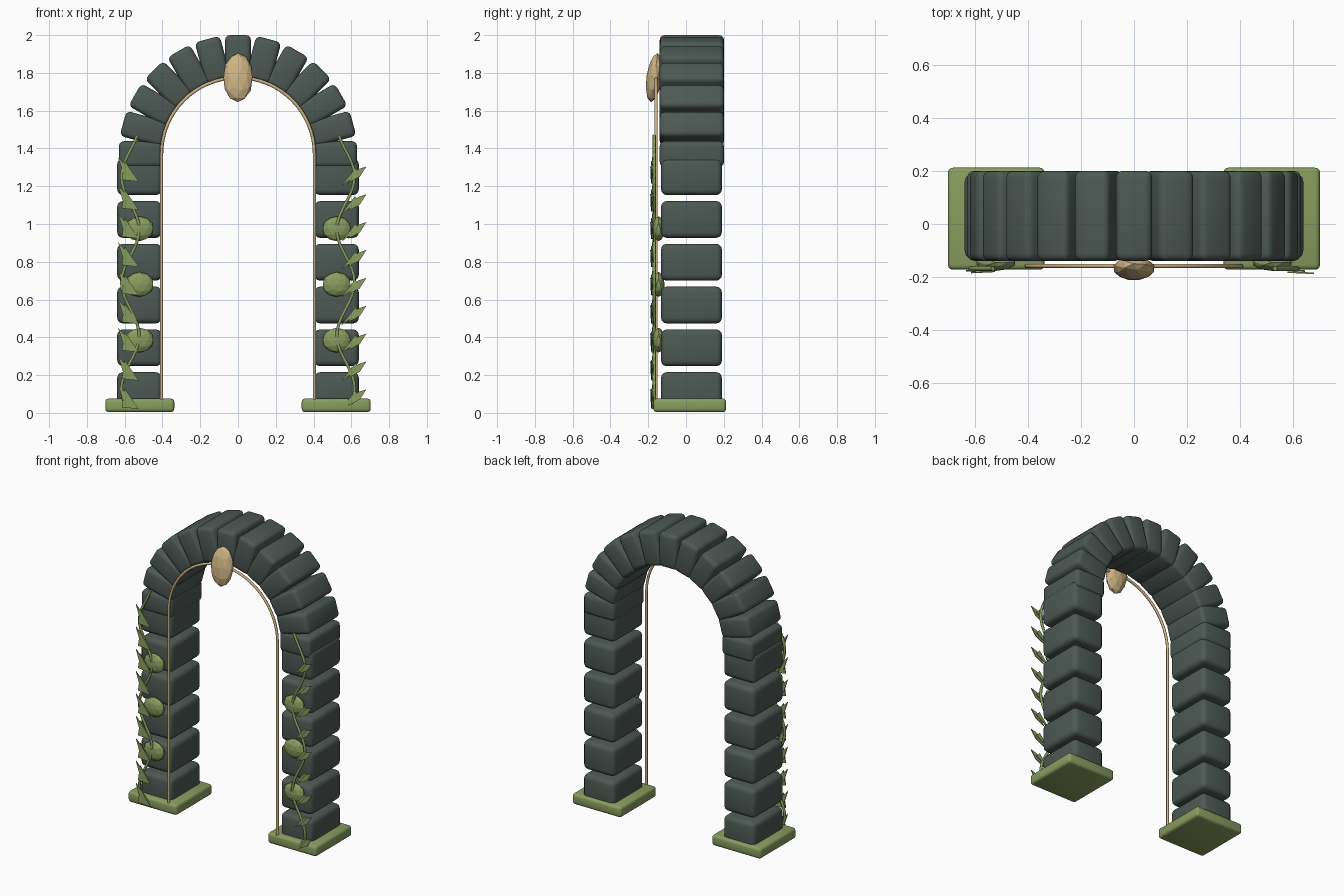
import bpy, bmesh, math
from mathutils import Matrix, Vector

if "Cube" in bpy.data.objects:
    bpy.data.objects.remove(bpy.data.objects["Cube"])


def material(name, rgb):
    m = bpy.data.materials.new(name)
    m.diffuse_color = (*rgb, 1)
    m.use_nodes = True
    m.node_tree.nodes["Principled BSDF"].inputs["Base Color"].default_value = m.diffuse_color
    return m


STONE = material("dark slate", (0.075, 0.1, 0.088))
MOSS = material("moss green", (0.25, 0.335, 0.115))
GOLD = material("pale gold", (0.62, 0.45, 0.23))


def add_mesh(name, bm, mat):
    me = bpy.data.meshes.new(name)
    bmesh.ops.recalc_face_normals(bm, faces=bm.faces)
    bm.to_mesh(me)
    bm.free()
    me.materials.append(mat)
    ob = bpy.data.objects.new(name, me)
    bpy.context.collection.objects.link(ob)
    return ob


def block(name, loc, size, mat, bevel, turn=0.0):
    """Rounded box, turned about the y axis."""
    bm = bmesh.new()
    bmesh.ops.create_cube(bm, size=1, matrix=Matrix.Diagonal((*size, 1)))
    bmesh.ops.bevel(bm, geom=bm.edges[:], offset=bevel, segments=3,
                    profile=0.5, affect='EDGES')
    for f in bm.faces:
        f.smooth = True
    ob = add_mesh(name, bm, mat)
    ob.location = loc
    ob.rotation_euler = (0, turn, 0)
    bpy.context.view_layer.objects.active = ob
    ob.select_set(True)
    bpy.ops.object.shade_smooth_by_angle(angle=math.radians(40))
    ob.select_set(False)


def blob(name, loc, size, mat, tilt=(0, 0, 0)):
    """Faceted ellipsoid."""
    bm = bmesh.new()
    bmesh.ops.create_icosphere(bm, subdivisions=2, radius=1,
                               matrix=Matrix.Diagonal((*size, 1)))
    ob = add_mesh(name, bm, mat)
    ob.location = loc
    ob.rotation_euler = tilt


def tube(name, points, radius, mat):
    cu = bpy.data.curves.new(name, 'CURVE')
    cu.dimensions = '3D'
    cu.bevel_depth = radius
    cu.bevel_resolution = 1
    cu.use_fill_caps = True
    sp = cu.splines.new('POLY')
    sp.points.add(len(points) - 1)
    for p, co in zip(sp.points, points):
        p.co = (*co, 1)
    cu.materials.append(mat)
    ob = bpy.data.objects.new(name, cu)
    bpy.context.collection.objects.link(ob)


def leaves(name, side, outlines, count, z0, step):
    """Thin tapering leaf plates repeated up a vine."""
    bm = bmesh.new()
    for i in range(count):
        for k, outline in enumerate(outlines):
            y = -0.176 - 0.007 * k
            pts = [Vector((side * x, y - 0.05 * (x - 0.55), z0 + i * step + z))
                   for x, z in outline]
            back = [bm.verts.new(p + Vector((0, 0.006, 0))) for p in pts]
            front = [bm.verts.new(p) for p in pts]
            bm.faces.new(front)
            bm.faces.new(back[::-1])
            for a in range(len(pts)):
                b = (a + 1) % len(pts)
                bm.faces.new((front[a], back[a], back[b], front[b]))
    add_mesh(name, bm, MOSS)


SPRING, MID_R = 1.37, 0.515

# Pillars on mossy plinths
for side, label in ((-1, "left"), (1, "right")):
    block(label + "_plinth", (side * 0.52, 0.02, 0.04), (0.365, 0.385, 0.072),
          MOSS, 0.018)
    for i in range(6):
        block(f"{label}_pillar_block_{i}", (side * 0.522, 0.029, 0.118 + i * 0.2265),
              (0.235, 0.322, 0.195), STONE, 0.03)

# Arch stones
for i in range(13):
    a = math.radians(i * 15)
    block(f"arch_stone_{i}",
          (MID_R * math.cos(a), 0.031, SPRING + MID_R * math.sin(a)),
          (0.23, 0.34, 0.137), STONE, 0.026, -a)

# Gold trim along the opening, with a faceted keystone ornament
R = 0.405
trim = [(R, -0.158, 0.06)]
trim += [(R * math.cos(math.pi * i / 32), -0.158, SPRING + R * math.sin(math.pi * i / 32))
         for i in range(33)]
trim.append((-R, -0.158, 0.06))
tube("gold_trim", trim, 0.009, GOLD)
blob("keystone_ornament", (0, -0.168, 1.775), (0.08, 0.042, 0.131), GOLD,
     (math.radians(-8), 0, 0))

# Vines, leaf clumps and leaves
for side, label in ((-1, "left"), (1, "right")):
    path = []
    for i in range(41):
        z = 0.05 + i * 1.42 / 40
        x = 0.57 - 0.047 * math.cos((z - 0.41) * math.tau / 0.56)
        path.append((side * x, -0.168, z))
    tube(label + "_vine", path, 0.009, MOSS)
    for i, z in enumerate((0.385, 0.68, 0.975)):
        blob(f"{label}_leaf_clump_{i}", (side * 0.522, -0.145, z),
             (0.077, 0.032, 0.066), MOSS)

leaves("left_leaves", -1,
       [[(0.635, 0.07), (0.54, -0.035), (0.605, -0.025)],
        [(0.60, 0.05), (0.525, -0.06), (0.615, -0.05)]], 9, 0.08, 0.1505)
leaves("right_leaves", 1,
       [[(0.545, -0.05), (0.62, 0.045), (0.645, 0.02)],
        [(0.58, -0.035), (0.635, 0.04), (0.68, 0.055), (0.645, 0.0)]], 9, 0.07, 0.1475)
